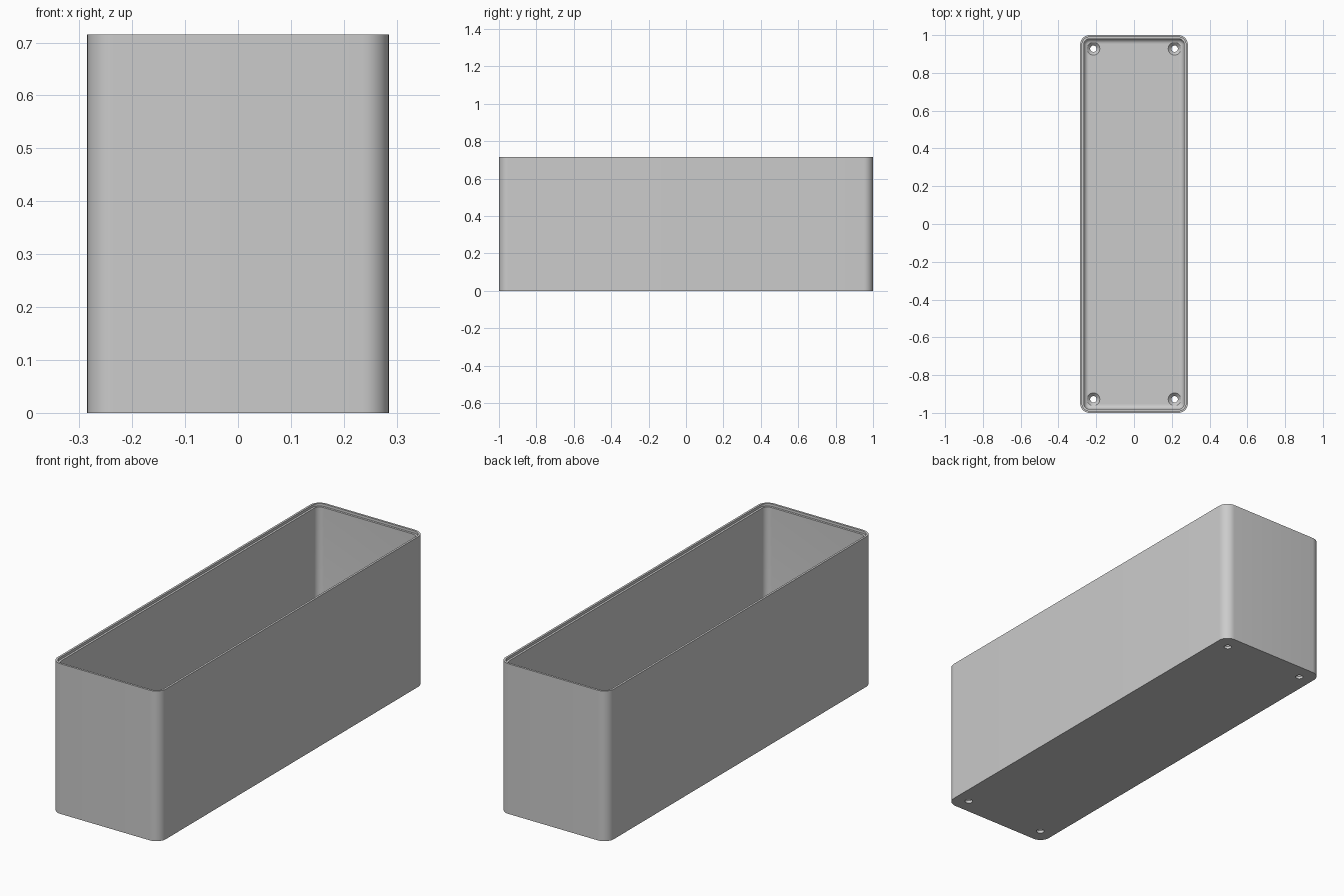
import bpy, bmesh, math

default = bpy.data.objects.get("Cube")
if default:
    bpy.data.objects.remove(default)

HALF_X, HALF_Y, HEIGHT = 0.285, 1.0, 0.715
CORNER, WALL, FLOOR, FILLET = 0.05, 0.02, 0.03, 0.025
HOLE_X, HOLE_Y, HOLE_R, SINK_R = 0.215, 0.928, 0.017, 0.034
STEPS = 10

grey = bpy.data.materials.new("plain grey")
grey.use_nodes = True
grey.diffuse_color = (0.6, 0.6, 0.6, 1)
grey.node_tree.nodes["Principled BSDF"].inputs["Base Color"].default_value = (0.6, 0.6, 0.6, 1)


def make_object(name, bm):
    bmesh.ops.recalc_face_normals(bm, faces=bm.faces)
    mesh = bpy.data.meshes.new(name)
    bm.to_mesh(mesh)
    bm.free()
    mesh.materials.append(grey)
    obj = bpy.data.objects.new(name, mesh)
    bpy.context.collection.objects.link(obj)
    return obj


def rounded_loop(bm, inset, z):
    """Rounded rectangle of vertices, inset from the outer wall."""
    r = max(CORNER - inset, 0.004)
    cx, cy = HALF_X - inset - r, HALF_Y - inset - r
    verts = []
    for quarter, (sx, sy) in enumerate([(1, 1), (-1, 1), (-1, -1), (1, -1)]):
        for i in range(STEPS + 1):
            a = (quarter + i / STEPS) * math.pi / 2
            verts.append(bm.verts.new((sx * cx + r * math.cos(a), sy * cy + r * math.sin(a), z)))
    return verts


def loft(bm, loops):
    """Bridge consecutive loops and cap both ends."""
    for a, b in zip(loops, loops[1:]):
        n = len(a)
        for i in range(n):
            j = (i + 1) % n
            bm.faces.new((a[i], a[j], b[j], b[i]))
    bm.faces.new(loops[0])
    bm.faces.new(loops[-1])


# Open box: outer wall, stepped rim, inner wall, rounded floor edge
section = [(0, 0), (0, HEIGHT), (0.01, HEIGHT), (0.01, HEIGHT - 0.012), (WALL, HEIGHT - 0.012)]
for i in range(7):
    a = i / 6 * math.pi / 2
    section.append((WALL + FILLET * (1 - math.cos(a)), FLOOR + FILLET * (1 - math.sin(a))))
bm = bmesh.new()
loft(bm, [rounded_loop(bm, inset, z) for inset, z in section])
box = make_object("open_box", bm)

# Countersunk screw holes in the four floor corners
bm = bmesh.new()
profile = [(HOLE_R, -0.02), (HOLE_R, FLOOR - 0.017), (SINK_R, FLOOR), (SINK_R, FLOOR + 0.05)]
for sx in (-1, 1):
    for sy in (-1, 1):
        loft(bm, [[bm.verts.new((sx * HOLE_X + r * math.cos(k * math.tau / 32),
                                 sy * HOLE_Y + r * math.sin(k * math.tau / 32), z))
                   for k in range(32)] for r, z in profile])
cutter = make_object("screw_hole_cutter", bm)
cutter.hide_render = True

cut = box.modifiers.new("screw holes", "BOOLEAN")
cut.operation = "DIFFERENCE"
cut.solver = "EXACT"
cut.object = cutter

bpy.ops.object.select_all(action="DESELECT")
box.select_set(True)
bpy.context.view_layer.objects.active = box
bpy.ops.object.modifier_apply(modifier=cut.name)
bpy.data.objects.remove(cutter)
bpy.ops.object.shade_smooth_by_angle(angle=math.radians(30))
